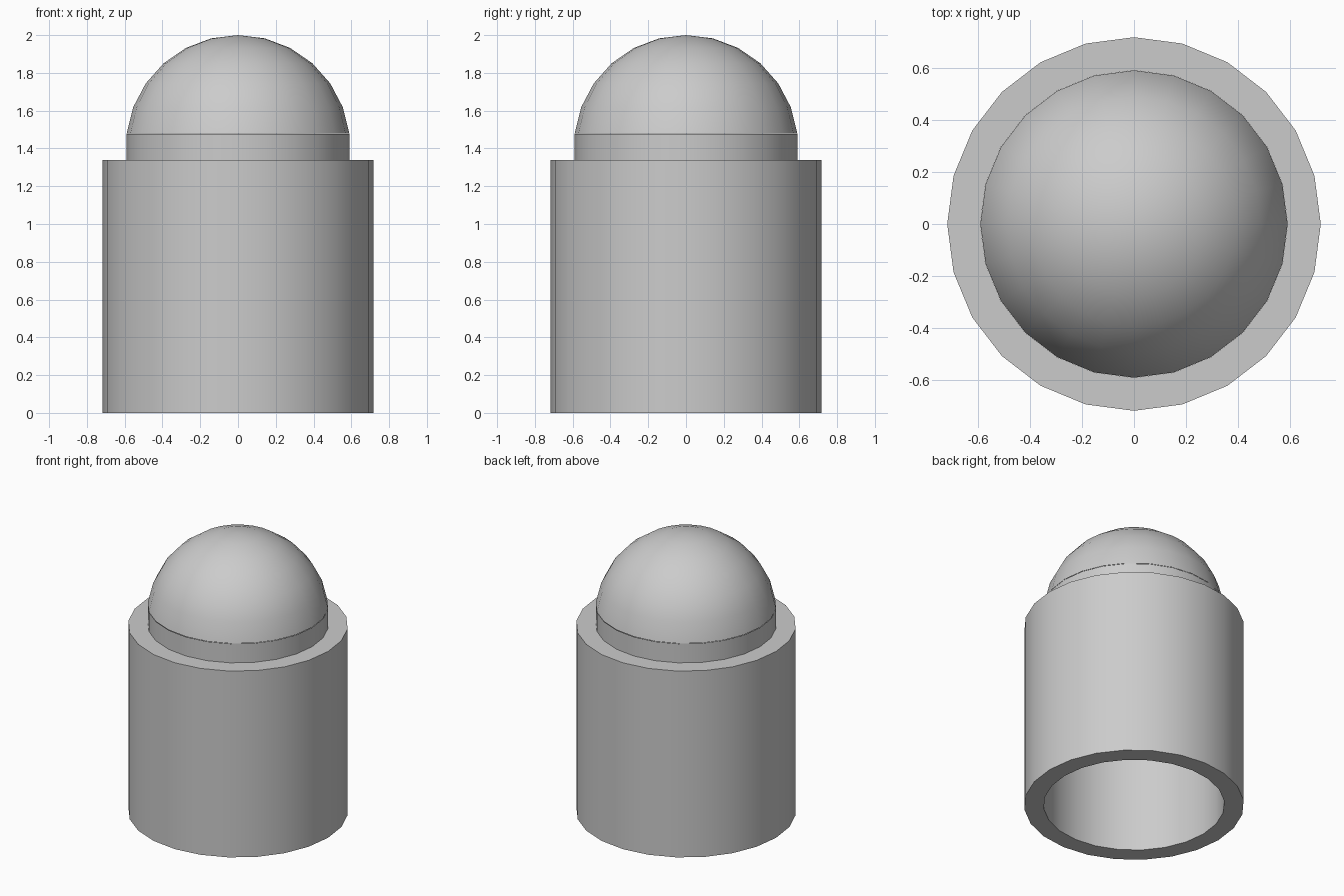
import bpy, bmesh
from math import sin, cos, pi, radians

if "Cube" in bpy.data.objects:
    bpy.data.objects.remove(bpy.data.objects["Cube"])

SIDES = 24


def lathe(name, profile, closed=False):
    """Revolve (radius, z) points around z; a zero radius becomes a pole."""
    bm = bmesh.new()
    rings = []
    for r, z in profile:
        if r == 0:
            rings.append([bm.verts.new((0, 0, z))] * SIDES)
        else:
            rings.append([bm.verts.new((r * cos(2 * pi * i / SIDES), r * sin(2 * pi * i / SIDES), z))
                          for i in range(SIDES)])
    pairs = list(zip(rings, rings[1:]))
    if closed:
        pairs.append((rings[-1], rings[0]))
    for low, high in pairs:
        for i in range(SIDES):
            j = (i + 1) % SIDES
            corners = dict.fromkeys((low[i], low[j], high[j], high[i]))
            bm.faces.new(list(corners))
    mesh = bpy.data.meshes.new(name)
    bm.to_mesh(mesh)
    bm.free()
    obj = bpy.data.objects.new(name, mesh)
    bpy.context.collection.objects.link(obj)
    bpy.ops.object.select_all(action='DESELECT')
    obj.select_set(True)
    bpy.context.view_layer.objects.active = obj
    bpy.ops.object.shade_smooth_by_angle(angle=radians(30))
    return obj


OUTER, INNER = 0.717, 0.59
TUBE_TOP, COLLAR_TOP = 1.34, 1.477

# Thick open-bottomed tube
lathe("tube_body", [(OUTER, 0), (OUTER, TUBE_TOP), (INNER, TUBE_TOP), (INNER, 0)][::-1], closed=True)

# Straight collar continuing the bore
lathe("dome_collar", [(INNER, TUBE_TOP), (INNER, COLLAR_TOP)])

# Spherical cap, separate so its rim stays crisp against the collar
height = 2 - COLLAR_TOP
radius = (INNER ** 2 + height ** 2) / (2 * height)
cap = radians(82.9)
angles = [cap * (6 - k) / 6 for k in range(6)]
lathe("dome_cap", [(radius * sin(a), 2 - radius * (1 - cos(a))) for a in angles] + [(0, 2)])
